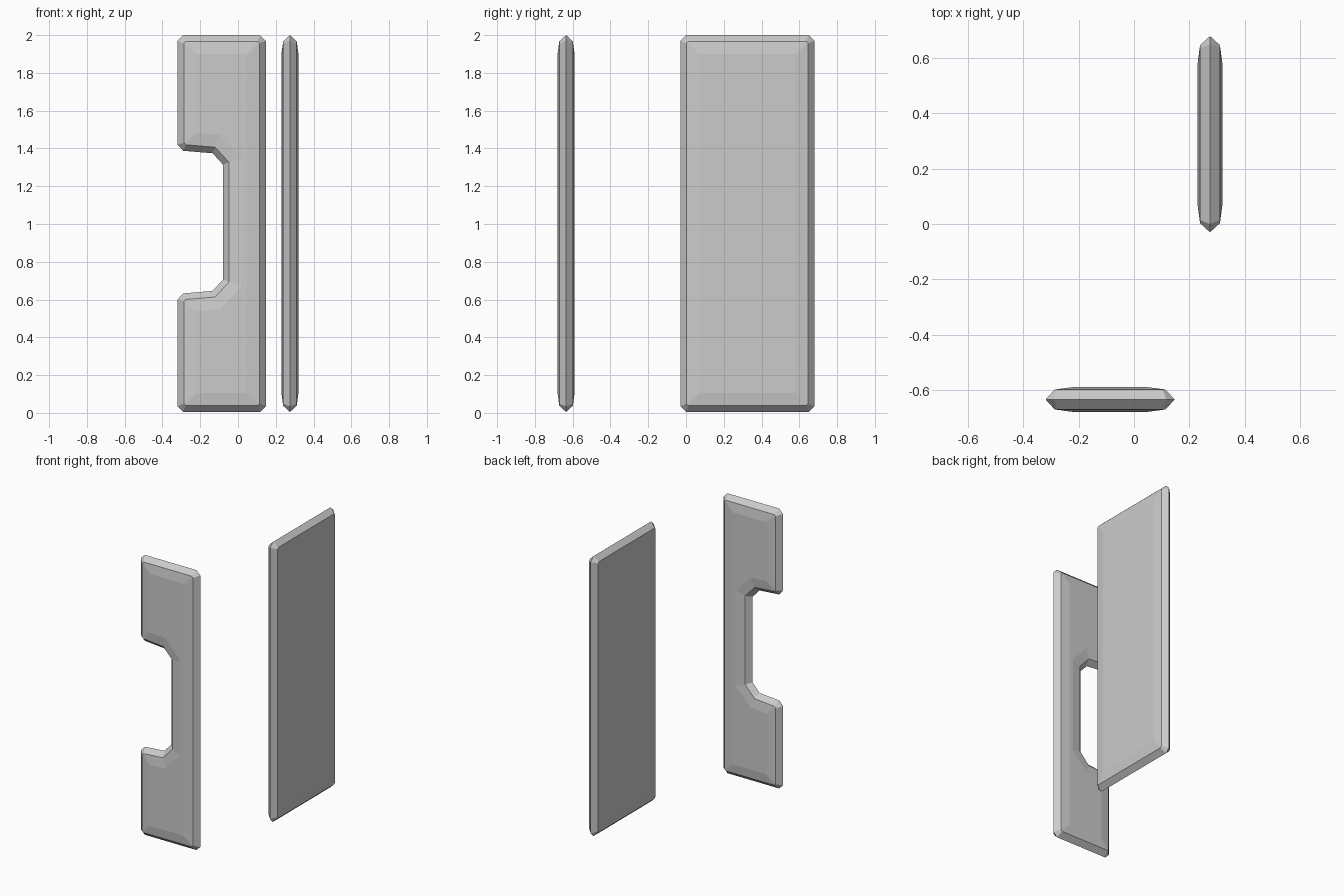
import bpy, bmesh
from mathutils import Vector

if "Cube" in bpy.data.objects:
    bpy.data.objects.remove(bpy.data.objects["Cube"])

# (inset from the edge, half thickness): thin ridge, bevel, then almost flat face
LEVELS = [(0.10, -0.045), (0.033, -0.036), (0.0, 0.0), (0.033, 0.036), (0.10, 0.045)]


def inset_outline(corners, d):
    """Inset an anticlockwise outline by d and cut off each corner (a, z, cut)."""
    pts = []
    n = len(corners)
    for i, (a, z, cut) in enumerate(corners):
        p = Vector((a, z))
        e1 = (p - Vector(corners[i - 1][:2])).normalized()
        e2 = (Vector(corners[(i + 1) % n][:2]) - p).normalized()
        turn = e1.cross(e2)
        n1, n2 = Vector((-e1.y, e1.x)), Vector((-e2.y, e2.x))
        q = p + (n1 + n2) * d / (1 + n1.dot(n2))
        c = max(cut - 0.586 * d, 0.005) if turn > 0 else cut + 0.586 * d
        pts += [q - e1 * c, q + e2 * c]
    return pts


def bevelled_panel(name, corners, place):
    bm = bmesh.new()
    loops = [[bm.verts.new(place(p.x, p.y, h)) for p in inset_outline(corners, d)]
             for d, h in LEVELS]
    for lo, hi in zip(loops, loops[1:]):
        for i in range(len(lo)):
            j = (i + 1) % len(lo)
            bm.faces.new((lo[i], lo[j], hi[j], hi[i]))
    bm.faces.new(loops[0][::-1])
    bm.faces.new(loops[-1])
    bmesh.ops.recalc_face_normals(bm, faces=bm.faces)
    mesh = bpy.data.meshes.new(name)
    bm.to_mesh(mesh)
    bm.free()
    obj = bpy.data.objects.new(name, mesh)
    bpy.context.collection.objects.link(obj)
    return obj


# Narrow front panel with a rounded notch in its left edge
notched = [(-0.32, 0.005, 0.03), (0.147, 0.005, 0.03), (0.147, 2.0, 0.03), (-0.32, 2.0, 0.03),
           (-0.32, 1.39, 0.03), (-0.08, 1.37, 0.055), (-0.08, 0.65, 0.055), (-0.32, 0.63, 0.03)]
bevelled_panel("notched_front_panel", notched, lambda a, z, h: (a, -0.635 + h, z))

# Wide plain side panel
plain = [(-0.03, 0.005, 0.03), (0.68, 0.005, 0.03), (0.68, 2.0, 0.03), (-0.03, 2.0, 0.03)]
bevelled_panel("side_panel", plain, lambda a, z, h: (0.275 + h, a, z))
